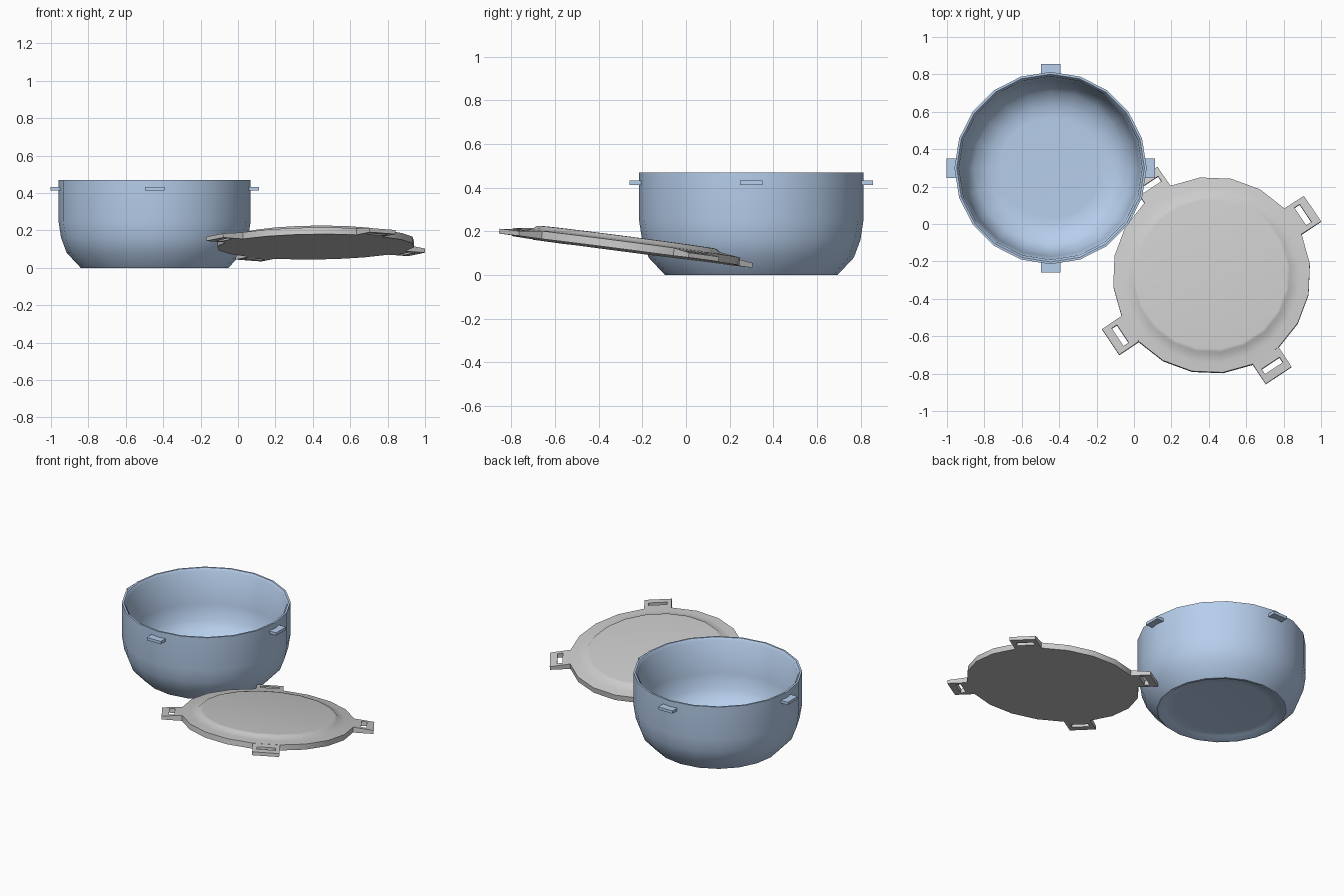
import bpy, bmesh, math
from mathutils import Matrix, Vector

if "Cube" in bpy.data.objects:
    bpy.data.objects.remove(bpy.data.objects["Cube"])

SEG = 20

def finish(bm, name, mat=None, smooth=True, angle=40):
    bmesh.ops.recalc_face_normals(bm, faces=bm.faces)
    me = bpy.data.meshes.new(name)
    bm.to_mesh(me)
    bm.free()
    ob = bpy.data.objects.new(name, me)
    bpy.context.collection.objects.link(ob)
    if mat:
        me.materials.append(mat)
    if smooth:
        bpy.ops.object.select_all(action='DESELECT')
        ob.select_set(True)
        bpy.context.view_layer.objects.active = ob
        bpy.ops.object.shade_smooth_by_angle(angle=math.radians(angle))
    return ob

def lathe(name, profile, offset=0.0, mat=None):
    """Sweep (radius, z) points into rings; both ends are capped."""
    bm = bmesh.new()
    rings = []
    for r, z in profile:
        rings.append([bm.verts.new((r * math.cos(a), r * math.sin(a), z))
                      for a in (offset + math.tau * i / SEG for i in range(SEG))])
    for lo, hi in zip(rings, rings[1:]):
        for i in range(SEG):
            j = (i + 1) % SEG
            bm.faces.new((lo[i], lo[j], hi[j], hi[i]))
    bm.faces.new(rings[0])
    bm.faces.new(rings[-1])
    return finish(bm, name, mat)

def slotted_tab(name, r0, r1, w, s0, s1, sw, h0, h1):
    """Wedge tab along +x, h0 thick at the root and h1 at the tip, slotted."""
    bm = bmesh.new()
    def rect(a, b, y, top):
        def z(x):
            return top * (h0 + (h1 - h0) * (x - r0) / (r1 - r0))
        return [bm.verts.new((x, v, z(x)))
                for x, v in ((a, -y), (b, -y), (b, y), (a, y))]
    outer_b, inner_b = rect(r0, r1, w, 0), rect(s0, s1, sw, 0)
    outer_t, inner_t = rect(r0, r1, w, 1), rect(s0, s1, sw, 1)
    for i in range(4):
        j = (i + 1) % 4
        for a, b in ((outer_b, inner_b), (outer_t, inner_t),
                     (outer_b, outer_t), (inner_b, inner_t)):
            bm.faces.new((a[i], a[j], b[j], b[i]))
    return finish(bm, name, smooth=False)

blue = bpy.data.materials.new("muted_blue")
blue.diffuse_color = (0.47, 0.62, 0.84, 1)
blue.use_nodes = True
blue.node_tree.nodes["Principled BSDF"].inputs["Base Color"].default_value = blue.diffuse_color

# Bowl: recessed foot, rounded outer wall, rim, inner wall and floor
bowl_pos = Matrix.Translation((-0.446, 0.299, 0))
bowl = lathe("bowl", [
    (0.30, 0.022), (0.35, 0.018), (0.38, 0.0), (0.395, 0.0), (0.47, 0.08),
    (0.50, 0.16), (0.514, 0.25), (0.514, 0.47), (0.502, 0.47), (0.49, 0.455),
    (0.475, 0.24), (0.452, 0.14), (0.41, 0.08), (0.33, 0.042), (0.27, 0.04)],
    mat=blue)
bowl.matrix_world = bowl_pos

# Four latch pegs on the bowl
for i in range(4):
    bm = bmesh.new()
    bmesh.ops.create_cube(bm, size=1)
    bmesh.ops.scale(bm, vec=Vector((0.06, 0.104, 0.019)), verts=bm.verts)
    bmesh.ops.translate(bm, vec=Vector((0.527, 0, 0.423)), verts=bm.verts)
    peg = finish(bm, f"bowl_peg_{i + 1}", blue, smooth=False)
    peg.matrix_world = bowl_pos @ Matrix.Rotation(i * math.pi / 2, 4, 'Z')

# Lid, leaning and turned so that its tabs sit on facet centres
lid_pos = (Matrix.Translation((0.415, -0.277, 0.112))
           @ Matrix.Rotation(math.radians(-7.4), 4, 'X')
           @ Matrix.Rotation(math.radians(-0.6), 4, 'Y')
           @ Matrix.Rotation(math.radians(-56.4), 4, 'Z'))
lid = lathe("lid", [(0.529, 0.0), (0.529, 0.036), (0.475, 0.042), (0.432, 0.049),
                    (0.42, 0.06), (0.405, 0.062)], offset=math.pi / SEG)
lid.matrix_world = lid_pos

# Four slotted latch tabs on the lid
for i in range(4):
    tab = slotted_tab(f"lid_tab_{i + 1}", 0.515, 0.648, 0.083,
                      0.57, 0.603, 0.057, 0.036, 0.022)
    tab.matrix_world = lid_pos @ Matrix.Rotation(i * math.pi / 2, 4, 'Z')
